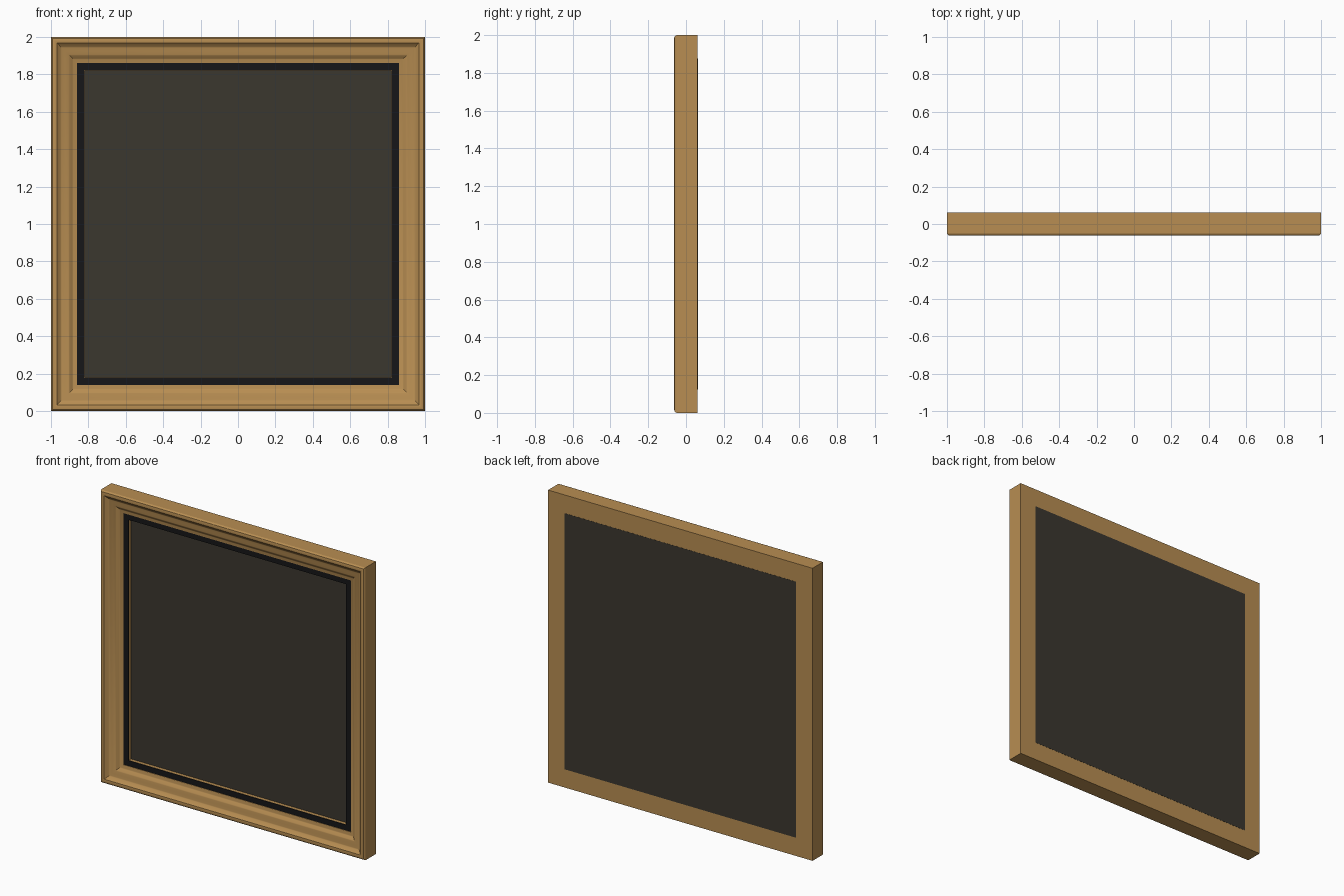
import bpy, bmesh

if "Cube" in bpy.data.objects:
    bpy.data.objects.remove(bpy.data.objects["Cube"])

def material(name, rgb):
    m = bpy.data.materials.new(name)
    m.diffuse_color = (*rgb, 1)
    m.use_nodes = True
    m.node_tree.nodes["Principled BSDF"].inputs["Base Color"].default_value = m.diffuse_color
    return m

wood = material("warm_wood", (0.48, 0.27, 0.085))
black = material("black_liner", (0.008, 0.008, 0.009))
board = material("dark_board", (0.044, 0.038, 0.028))

def finish(name, bm, mat, smooth=False):
    bmesh.ops.recalc_face_normals(bm, faces=bm.faces)
    me = bpy.data.meshes.new(name)
    bm.to_mesh(me)
    bm.free()
    me.materials.append(mat)
    ob = bpy.data.objects.new(name, me)
    bpy.context.collection.objects.link(ob)
    if smooth:
        bpy.ops.object.select_all(action='DESELECT')
        ob.select_set(True)
        bpy.context.view_layer.objects.active = ob
        bpy.ops.object.shade_smooth_by_angle(angle=0.45)
    return ob

def mitred_ring(name, profile, mat, smooth=False):
    """Sweep a closed (inset, y) profile round the 2 x 2 square."""
    bm = bmesh.new()
    rings = []
    for sx, sz in ((-1, -1), (1, -1), (1, 1), (-1, 1)):
        rings.append([bm.verts.new((sx * (1 - d), y, 1 + sz * (1 - d)))
                      for d, y in profile])
    n = len(profile)
    for c in range(4):
        a, b = rings[c], rings[(c + 1) % 4]
        for i in range(n):
            j = (i + 1) % n
            bm.faces.new((a[i], b[i], b[j], a[j]))
    return finish(name, bm, mat, smooth)

# Moulded wooden frame with a rabbet at the back for the board
moulding = [
    (0, 0.0615), (0, -0.050), (0.003, -0.056), (0.008, -0.0605),
    (0.015, -0.0625), (0.024, -0.0625), (0.031, -0.061), (0.040, -0.053),
    (0.052, -0.043), (0.058, -0.041), (0.075, -0.037), (0.094, -0.032),
    (0.100, -0.029), (0.114, -0.017), (0.120, -0.015), (0.140, -0.010),
    (0.140, -0.003), (0.178, -0.003), (0.178, 0.020),
    (0.125, 0.020), (0.125, 0.0615)]
mitred_ring("frame_moulding", moulding, wood, True)

# Black liner strip lying on the inner lip
mitred_ring("inner_liner", [(0.139, -0.002), (0.139, -0.007),
                            (0.177, -0.007), (0.177, -0.002)], black)

# Dark board filling the rabbet, flush with the back
bm = bmesh.new()
bmesh.ops.create_cube(bm, size=1)
for v in bm.verts:
    v.co = (v.co.x * 1.75, 0.04125 + v.co.y * 0.0425, 1 + v.co.z * 1.75)
finish("backing_board", bm, board)
